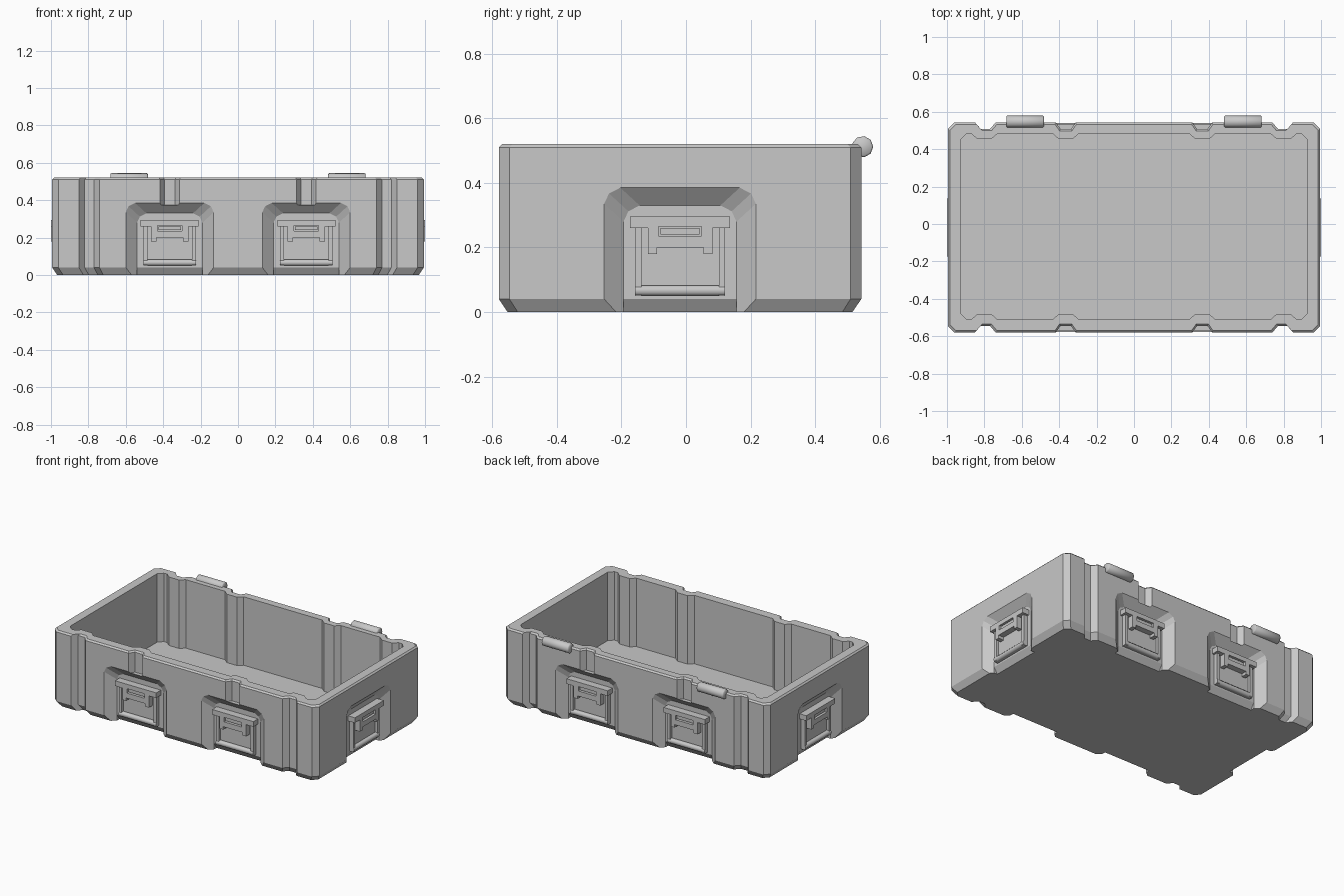
import bpy, bmesh, math
from mathutils import Matrix

if "Cube" in bpy.data.objects:
    bpy.data.objects.remove(bpy.data.objects["Cube"])

grey = bpy.data.materials.new("grey plastic")
grey.use_nodes = True
colour = (0.58, 0.58, 0.58, 1)
grey.diffuse_color = colour
grey.node_tree.nodes["Principled BSDF"].inputs["Base Color"].default_value = colour

HX, FRONT, BACK, TOP = 0.994, -0.58, 0.543, 0.52
MID = (FRONT + BACK) / 2


def finish(name, bm, matrix=Matrix()):
    bm.transform(matrix)
    bmesh.ops.recalc_face_normals(bm, faces=bm.faces)
    mesh = bpy.data.meshes.new(name)
    bm.to_mesh(mesh)
    bm.free()
    mesh.materials.append(grey)
    obj = bpy.data.objects.new(name, mesh)
    bpy.context.collection.objects.link(obj)
    return obj


def loft(name, rings, matrix=Matrix()):
    """Skin a stack of equal-length rings and cap both ends."""
    bm = bmesh.new()
    rows = [[bm.verts.new(p) for p in ring] for ring in rings]
    n = len(rows[0])
    for a, b in zip(rows, rows[1:]):
        for i in range(n):
            j = (i + 1) % n
            bm.faces.new((a[i], a[j], b[j], b[i]))
    bm.faces.new(rows[0])
    bm.faces.new(rows[-1])
    return finish(name, bm, matrix)


def profile(name, points, h0, h1, matrix):
    """Extrude an upright (u, z) profile outwards from h0 to h1."""
    return loft(name, [[(u, -h, z) for u, z in points] for h in (h0, h1)], matrix)


def box(name, u0, u1, z0, z1, h0, h1, matrix):
    return profile(name, [(u0, z0), (u1, z0), (u1, z1), (u0, z1)], h0, h1, matrix)


def smooth(obj):
    for face in obj.data.polygons:
        face.use_smooth = True
    obj.data.set_sharp_from_angle(angle=math.radians(50))


def cut(obj, cutter):
    cutter.hide_render = True
    mod = obj.modifiers.new("cut", "BOOLEAN")
    mod.operation, mod.solver, mod.object = "DIFFERENCE", "EXACT", cutter
    bpy.context.view_layer.update()
    graph = bpy.context.evaluated_depsgraph_get()
    mesh = bpy.data.meshes.new_from_object(obj.evaluated_get(graph))
    obj.modifiers.clear()
    obj.data = mesh
    bpy.data.objects.remove(cutter)


def outline(edge, y0, y1):
    """Mirror a half edge of (x, inset) points into a closed plan."""
    right = [(x, y0 + i) for x, i in edge] + [(x, y1 - i) for x, i in reversed(edge)]
    return right + [(-x, y) for x, y in reversed(right)]


def ring(points, inset, z):
    sx, sy = 1 - inset / HX, 1 - inset / (BACK - MID)
    return [(x * sx, MID + (y - MID) * sy, z) for x, y in points]


# Case shell with full-height corner grooves
plan = outline([(0.74, 0), (0.77, 0.035), (0.82, 0.035), (0.85, 0),
                (HX - 0.033, 0), (HX, 0.033)], FRONT, BACK)
shell = loft("case_shell", [ring(plan, 0.027, 0), ring(plan, 0, 0.04),
                            ring(plan, 0, TOP - 0.01), ring(plan, 0.01, TOP)])


def recess(depth, matrix):
    """Arched pocket narrowing inwards."""
    def arch(t):
        w, top, c = 0.235 - 0.06 * t, 0.385 - 0.055 * t, 0.05
        side = [(w, -0.04), (w, top - c), (w - 0.015, top - 0.018), (w - c, top)]
        return [(u, depth * t, z) for u, z in side + [(-u, z) for u, z in reversed(side)]]
    return loft("recess_cutter", [arch(-1), arch(1)], matrix)


def ramp(depth, matrix):
    """Chamfer along the lower edge of a pocket."""
    section = [(-depth, 0.04), (depth, 0.04), (depth + 0.054, -0.04), (-depth, -0.04)]
    return loft("ramp_cutter", [[(u, y, z) for y, z in section] for u in (-0.175, 0.175)], matrix)


def groove(matrix):
    """Short groove above a pocket, flared at the rim."""
    def section(flare, z):
        half = [(0.078 + flare, -0.035), (0.028 + flare / 2, 0.035 + flare)]
        return [(u, y, z) for u, y in half + [(-u, y) for u, y in reversed(half)]]
    return loft("groove_cutter", [section(0, 0.375), section(0, TOP - 0.01),
                                  section(0.01, TOP), section(0.01, TOP + 0.1)], matrix)


def latch(name, matrix):
    """Latch set standing 0.05 off the pocket floor."""
    box(name + "_backplate", -0.14, 0.14, 0.05, 0.27, -0.002, 0.01, matrix)
    for s in (-1, 1):
        u = sorted((s * 0.12, s * 0.14))
        box(name + "_rail", *u, 0.05, 0.265, 0, 0.028, matrix)
    bar = [(0.018 * math.cos(a) - 0.016, 0.066 + 0.018 * math.sin(a))
           for a in (math.tau * (i + 0.5) / 8 for i in range(8))]
    smooth(loft(name + "_bar", [[(u, y, z) for y, z in bar] for u in (-0.14, 0.14)], matrix))
    half = [(0.155, 0.295), (0.155, 0.26), (0.1, 0.26), (0.1, 0.18), (0.072, 0.18), (0.072, 0.2)]
    plate = profile(name + "_plate", half + [(-u, z) for u, z in reversed(half)], 0, 0.05, matrix)
    cut(plate, box("slot", -0.066, 0.066, 0.235, 0.265, 0.03, 0.07, matrix))
    box(name + "_slot_tab", -0.061, 0.061, 0.24, 0.26, 0.02, 0.04, matrix)


# Pockets, upper grooves and latches on all four walls
sites = [("side_latch", s * HX, MID, s * 90, 0.044) for s in (1, -1)]
for s in (1, -1):
    sites += [("front_latch", s * 0.365, FRONT, 0, 0.052), ("back_latch", s * 0.365, BACK, 180, 0.052)]
for name, x, y, angle, depth in sites:
    place = Matrix.Translation((x, y, 0)) @ Matrix.Rotation(math.radians(angle), 4, "Z")
    cut(shell, recess(depth, place))
    cut(shell, ramp(depth, place))
    if name != "side_latch":
        cut(shell, groove(place))
    latch(name, place @ Matrix.Translation((0, depth, 0)))

# Hollow interior that follows the grooves
edge = []
for c in (0.365, 0.8):
    edge += [(c - 0.07, 0), (c - 0.038, 0.028), (c + 0.038, 0.028), (c + 0.07, 0)]
edge += [(0.895, 0), (0.925, 0.03)]
inside = outline(edge, FRONT + 0.07, BACK - 0.06)
cut(shell, loft("cavity", [[(x, y, z) for x, y in inside] for z in (0.055, TOP + 0.1)]))

# Hinge barrels on the back rim
for s in (1, -1):
    def barrel(u, r):
        return [(s * 0.582 + u, 0.547 + r * math.cos(math.tau * i / 9),
                 0.512 + r * math.sin(math.tau * i / 9)) for i in range(9)]
    smooth(loft("hinge_barrel", [barrel(-0.1, 0.028), barrel(-0.095, 0.033),
                                 barrel(0.095, 0.033), barrel(0.1, 0.028)]))
